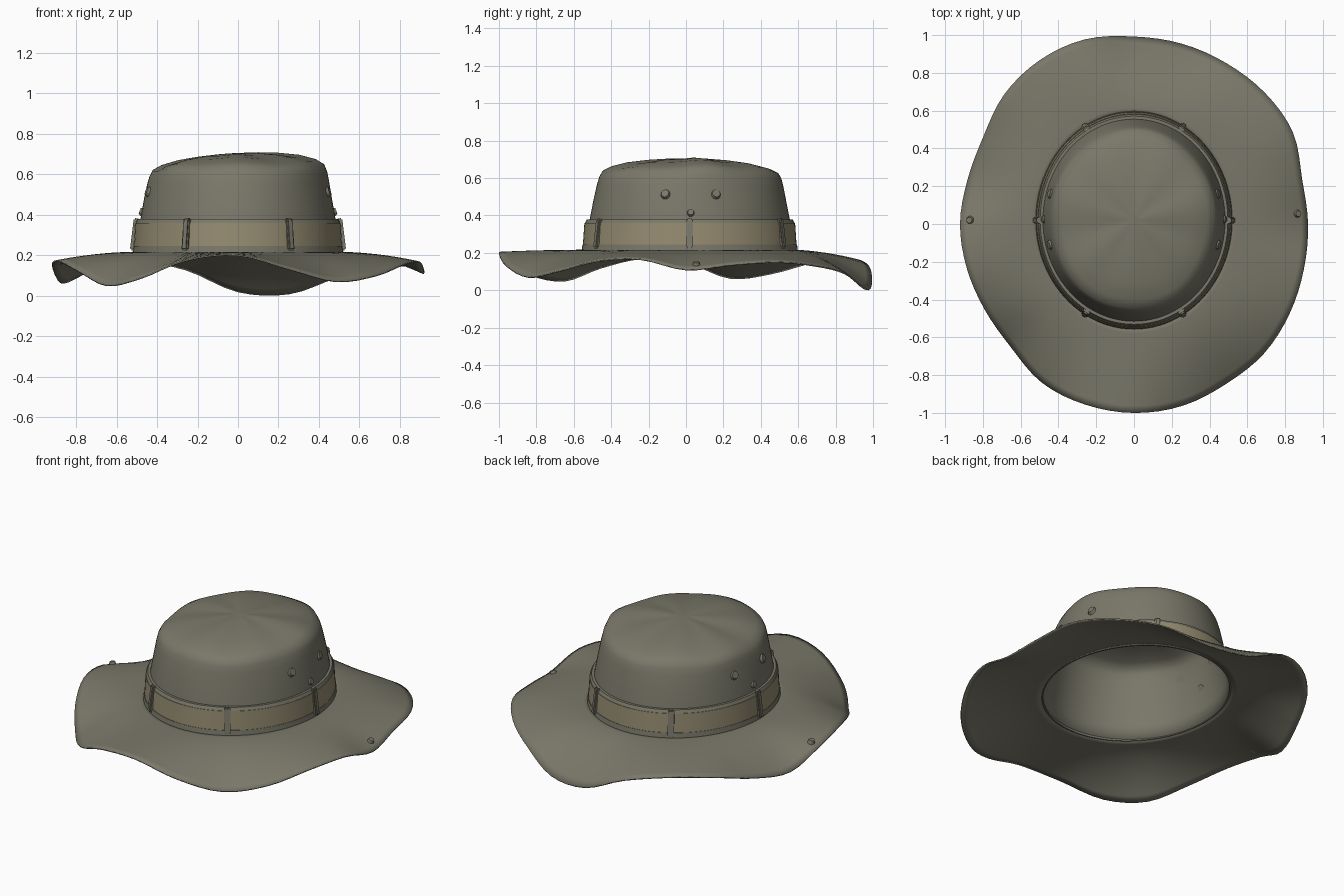
import bpy, bmesh
from math import sin, cos, pi, sqrt, radians, atan2
from mathutils import Vector, Matrix

if "Cube" in bpy.data.objects:
    bpy.data.objects.remove(bpy.data.objects["Cube"])

RX, RY, CY = 0.505, 0.56, 0.02   # crown ellipse at its foot
SEG = 96


def material(name, rgb):
    m = bpy.data.materials.new(name)
    m.use_nodes = True
    m.diffuse_color = (*rgb, 1)
    m.node_tree.nodes["Principled BSDF"].inputs["Base Color"].default_value = (*rgb, 1)
    return m


olive = material("olive cloth", (0.195, 0.188, 0.142))
tan = material("tan band", (0.30, 0.26, 0.165))


def finish(bm, name, mat, angle=40):
    mesh = bpy.data.meshes.new(name)
    bm.to_mesh(mesh)
    bm.free()
    mesh.materials.append(mat)
    mesh.shade_smooth()
    mesh.set_sharp_from_angle(angle=radians(angle))
    obj = bpy.data.objects.new(name, mesh)
    bpy.context.collection.objects.link(obj)
    return obj


def loft(name, rings, mat, cap=False, closed=False):
    """Skin a list of point rings into a surface."""
    bm = bmesh.new()
    rows = [[bm.verts.new(p) for p in ring] for ring in rings]
    pairs = list(zip(rows, rows[1:])) + ([(rows[-1], rows[0])] if closed else [])
    for a, b in pairs:
        for i in range(SEG):
            j = (i + 1) % SEG
            bm.faces.new((a[i], a[j], b[j], b[i]))
    if cap:
        bm.faces.new(rows[-1])
    return finish(bm, name, mat)


def thicken(obj, thickness, offset):
    mod = obj.modifiers.new("cloth thickness", "SOLIDIFY")
    mod.thickness, mod.offset = thickness, offset


def ellipse(s, z):
    return [(RX * s * cos(a), CY + RY * s * sin(a), z)
            for a in (2 * pi * i / SEG for i in range(SEG))]


# Brim: rim radius and rim height at even steps round the hat, from the left side
RIM_R = [.92, .92, .97, .98, .98, .985, .99, 1.01, 1, .97, .92, .91,
         .92, .915, .91, .92, .97, .99, 1, .995, .975, .97, .95, .93]
RIM_Z = [.11, .135, .15, .13, .09, .01, .02, .13, .17, .15, .09, .065,
         .15, .17, .12, .05, .085, .175, .2, .13, .07, .1, .155, .165]


def wrap_curve(table, a):
    """Smooth closed curve through the table at angle a."""
    n = len(table)
    u = (a / (2 * pi)) % 1 * n
    i, t = int(u), u % 1
    p, q, r, s = (table[(i + k) % n] for k in (-1, 0, 1, 2))
    return q + t / 2 * (r - p + t * (2*p - 5*q + 4*r - s + t * (3 * (q - r) + s - p)))


def brim_point(a, t):
    inner = Vector((RX * cos(a), CY + RY * sin(a), 0.213))
    r = wrap_curve(RIM_R, a)
    rim = Vector((r * cos(a), r * sin(a), wrap_curve(RIM_Z, a)))
    p = inner.lerp(rim, t)
    p.z = inner.z + (rim.z - inner.z) * t ** 1.9
    return p


STEPS = 12
brim = loft("brim", [[brim_point(2 * pi * i / SEG, k / STEPS) for i in range(SEG)]
                     for k in range(STEPS, -1, -1)], olive)
thicken(brim, 0.008, 0)

# Crown: tapered wall, soft shoulder and a slightly crumpled top
PROFILE = [(1, .213), (.975, .3), (.955, .38), (.92, .48), (.89, .56), (.87, .6),
           (.84, .632), (.76, .655), (.6, .678), (.4, .693), (.2, .702), (.06, .705)]


def crumple(s, z):
    ring = []
    w = max(0, z - 0.52) / 0.18 * s
    for x, y, h in ellipse(s, z):
        a = atan2(y - CY, x)
        k = 1 + 0.02 * w * sin(5 * a + 0.6)
        ring.append((x * k, CY + (y - CY) * k,
                     h + w * (0.02 * cos(a) + 0.01 * sin(3 * a + 1) + 0.007 * sin(7 * a))))
    return ring


crown = loft("crown", [crumple(s, z) for s, z in PROFILE], olive, cap=True)
thicken(crown, 0.008, -1)

# Hat band with a hem above and below it
for name, mat, section in (
        ("hat_band", tan, [(.98, .244), (1.02, .244), (1.006, .36), (.95, .36)]),
        ("lower_hem", olive, [(.985, .208), (1.032, .212), (1.024, .246), (.98, .246)]),
        ("upper_hem", olive, [(.95, .358), (1.002, .358), (.984, .378), (.945, .378)])):
    loft(name, [ellipse(s, z) for s, z in section], mat, closed=True)


def facing(normal, location):
    """Matrix whose local z points along the normal."""
    return Matrix.Translation(location) @ Vector(normal).to_track_quat("Z", "Y").to_matrix().to_4x4()


# Loops stitched over the band
for n in range(6):
    a = n * pi / 3
    bm = bmesh.new()
    bmesh.ops.create_cube(bm, size=1)
    bmesh.ops.scale(bm, vec=(0.03, 0.036, 0.16), verts=bm.verts)
    bmesh.ops.bevel(bm, geom=bm.edges[:], offset=0.007, segments=2, affect="EDGES")
    turn = atan2(sin(a) / RY, cos(a) / RX)
    place = (Matrix.Translation((RX * 1.01 * cos(a), CY + RY * 1.01 * sin(a), 0.303))
             @ Matrix.Rotation(turn, 4, "Z") @ Matrix.Rotation(radians(-7), 4, "Y"))
    bm.transform(place)
    finish(bm, f"band_loop_{n + 1}", olive)


def stud(name, radius, height, normal, location):
    bm = bmesh.new()
    bmesh.ops.create_cone(bm, cap_ends=True, segments=14, radius1=radius,
                          radius2=radius * 0.7, depth=height)
    bm.transform(facing(normal, location))
    finish(bm, name, olive, 30)


# Vent eyelets on both crown sides, and a snap on each side of the brim
for side, label in ((1, "left"), (-1, "right")):
    for n, (y, z, s, r) in enumerate(((-.11, .515, .908, .03), (.16, .515, .908, .03),
                                      (.025, .415, .943, .023))):
        x = side * RX * s * sqrt(1 - ((y - CY) / (RY * s)) ** 2)
        stud(f"{label}_vent_{n + 1}", r, 0.022,
             (x / RX ** 2, (y - CY) / RY ** 2, 0.7), (x, y, z))
    a = 0.06 if side > 0 else pi - 0.02
    p = brim_point(a, 0.88)
    slope = brim_point(a, 0.95) - brim_point(a, 0.81)
    stud(f"{label}_brim_snap", 0.022, 0.022, (-slope.z * side, 0, abs(slope.x)),
         p + Vector((0, 0, 0.009)))
